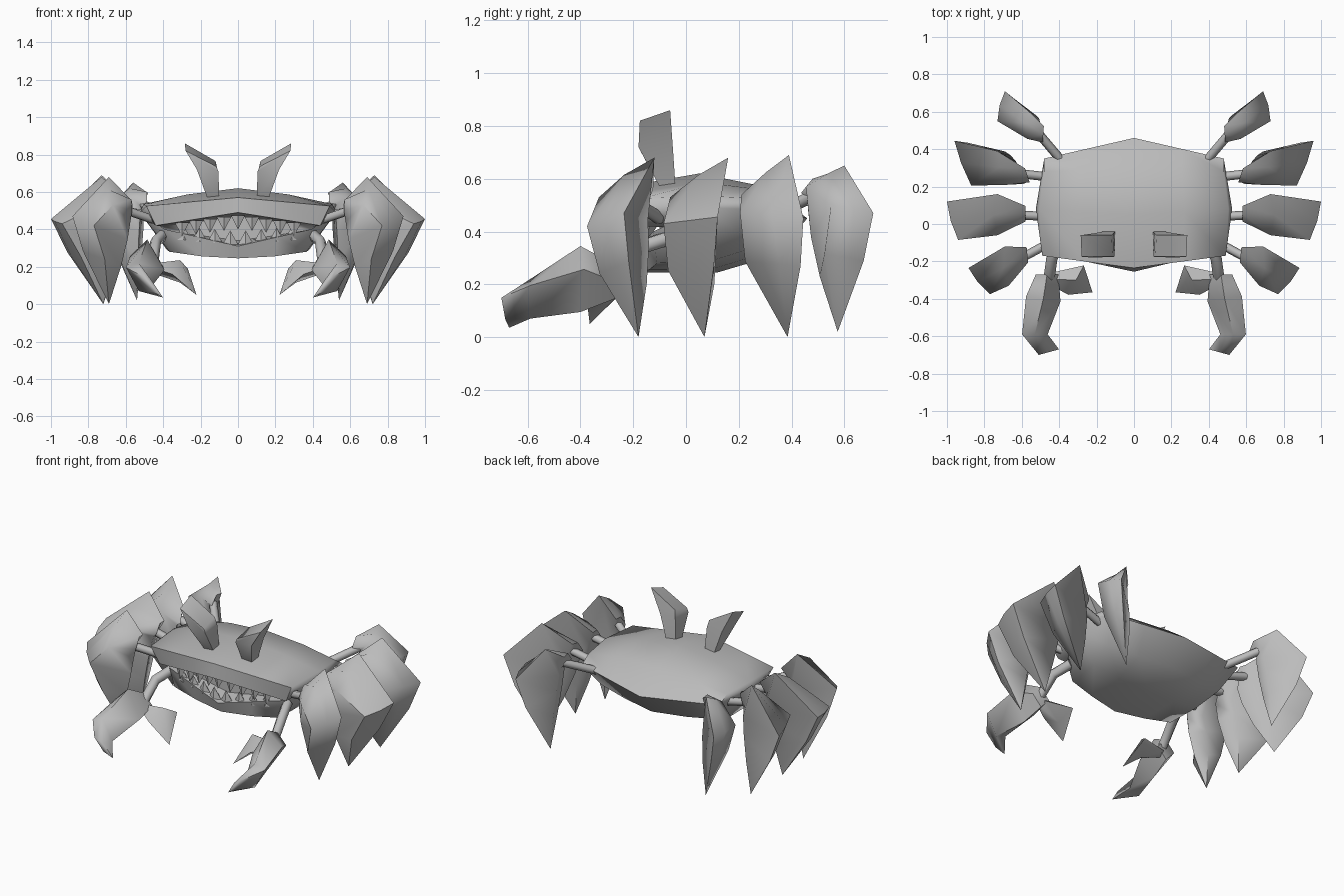
import bpy, bmesh, math
from mathutils import Vector

if "Cube" in bpy.data.objects:
    bpy.data.objects.remove(bpy.data.objects["Cube"])

grey = bpy.data.materials.new("shell grey")
grey.diffuse_color = (0.5, 0.5, 0.5, 1)
grey.use_nodes = True
grey.node_tree.nodes["Principled BSDF"].inputs["Base Color"].default_value = grey.diffuse_color


def finish(name, bm, angle):
    bmesh.ops.recalc_face_normals(bm, faces=bm.faces)
    me = bpy.data.meshes.new(name)
    bm.to_mesh(me)
    bm.free()
    ob = bpy.data.objects.new(name, me)
    bpy.context.collection.objects.link(ob)
    me.materials.append(grey)
    bpy.ops.object.select_all(action='DESELECT')
    ob.select_set(True)
    bpy.context.view_layer.objects.active = ob
    bpy.ops.object.shade_smooth_by_angle(angle=math.radians(angle))
    return ob


def loft(name, rings, side=1, angle=75):
    """Skin closed rings; a ring of one point is a tip, side=-1 mirrors in x."""
    bm = bmesh.new()
    vs = [[bm.verts.new((side * p[0], p[1], p[2])) for p in r] for r in rings]
    for a, b in zip(vs, vs[1:]):
        n = max(len(a), len(b))
        for i in range(n):
            j = (i + 1) % n
            if len(a) == 1:
                bm.faces.new((a[0], b[j], b[i]))
            elif len(b) == 1:
                bm.faces.new((a[i], a[j], b[0]))
            else:
                bm.faces.new((a[i], a[j], b[j], b[i]))
    for r in (vs[0], vs[-1]):
        if len(r) > 2:
            bm.faces.new(r)
    return finish(name, bm, angle)


def diamond(c, w, h, axis=(1, 0, 0)):
    c, u, z = Vector(c), Vector(axis).normalized() * w, Vector((0, 0, h))
    return [c - u, c + z, c + u, c - z]


def tube(name, path, r, side):
    path = [Vector(p) for p in path]
    rings = []
    for i, p in enumerate(path):
        d = path[min(i + 1, len(path) - 1)] - path[max(i - 1, 0)]
        u = d.cross(Vector((0, 0, 1))).normalized()
        v = d.cross(u).normalized()
        rings.append([p + r * (math.cos(k * math.pi / 3) * u + math.sin(k * math.pi / 3) * v)
                      for k in range(6)])
    loft(name, rings, side)


# Body: sections from the middle outwards, each going round from the front rim
# through the mouth, underside, back and top
mid = [(0, -.235, .57), (0, -.255, .49), (0, -.10, .47), (0, -.10, .34), (0, -.20, .31), (0, -.17, .245),
       (0, .12, .245), (0, .34, .31), (0, .46, .45), (0, .30, .57), (0, .05, .62)]
end = [(.49, -.17, .525), (.44, -.15, .42), (.40, -.06, .415), (.38, -.06, .39), (.39, -.125, .40),
       (.365, -.11, .28), (.38, .10, .29), (.41, .26, .34), (.48, .35, .48), (.48, .28, .525), (.505, .08, .535)]
mid, end = [Vector(p) for p in mid], [Vector(p) for p in end]
half = [a.lerp(b, .53) + Vector((0, 0, .012 if 8 < i else -.008 if 4 < i < 8 else 0))
        for i, (a, b) in enumerate(zip(mid, end))]
flip = lambda ring: [Vector((-p.x, p.y, p.z)) for p in ring]
tip = [Vector((.525, .08, .49))]
loft("body", [flip(tip), flip(end), flip(half), mid, half, end, tip], 1, 65)


# Teeth: two rows of small pyramids following the lips
def teeth(name, count, span, y0, z0, bend, height):
    bm = bmesh.new()
    for i in range(count):
        x = span * (2 * i / (count - 1) - 1)
        y, z = y0 + .07 * abs(x) / .4, z0 + bend * abs(x) / .4
        w = span / count * 1.15
        base = [bm.verts.new(p) for p in ((x - w, y, z), (x, y - .02, z), (x + w, y, z), (x, y + .04, z))]
        t = bm.verts.new((x, y - .01, z + height))
        bm.faces.new(base)
        for k in range(4):
            bm.faces.new((base[k], base[(k + 1) % 4], t))
    finish(name, bm, 20)


teeth("lower_teeth", 8, .29, -.175, .315, .04, .075)
teeth("upper_teeth", 9, .30, -.19, .475, -.05, -.075)

# Legs: base, upper back, upper front, elbow back, elbow front, tip, socket on the body
LEGS = [
    ((.57, -.165, .53), (.69, -.12, .68), (.67, -.33, .53), (.885, -.235, .47), (.77, -.375, .42), (.69, -.18, 0), (.45, -.10, .45)),
    ((.58, .055, .53), (.73, .16, .68), (.73, -.06, .53), (1.0, .12, .455), (.94, -.085, .43), (.72, .07, 0), (.46, .04, .47)),
    ((.57, .26, .53), (.73, .39, .69), (.67, .21, .54), (.96, .445, .45), (.87, .205, .47), (.72, .385, 0), (.44, .25, .46)),
    ((.485, .48, .57), (.56, .60, .65), (.57, .455, .57), (.69, .71, .47), (.73, .55, .50), (.54, .575, .02), (.38, .33, .46)),
]
DOWN = Vector((0, 0, -1))
for s, label in ((1, "right"), (-1, "left")):
    for n, leg in enumerate(LEGS, 1):
        base, ub, uf, eb, ef, end_tip, socket = [Vector(p) for p in leg]
        out = ((eb + ef) / 2 - base)
        out.z = 0
        out.normalize()
        across = (ub - uf).normalized()
        flat = Vector((eb.x - ef.x, eb.y - ef.y, 0))
        um, em = (ub + uf) / 2, (eb + ef) / 2

        # inner side of the blade runs straight from the base to the tip
        def inner(t, w):
            p = (base + out * .03 + DOWN * .05).lerp(end_tip, t)
            return [p - flat * w, p + flat * w]

        r0 = [base + across * .05, base - DOWN * .03, base - across * .05] + inner(0, .15)
        r1 = [ub, um + out * .02 - DOWN * .01, uf] + inner(.08, .25)
        r2 = [eb, em + out * .01, ef] + inner(.28, .28)
        # lower blade, bulging forward before it narrows to the tip
        r3 = [p.lerp(end_tip, .4) for p in r2[:3]] + inner(.58, .22)
        r3[0] += (eb - ef) * .04 + out * .02
        r3[1] += out * .02
        r3[2] -= (eb - ef) * .22
        loft(f"{label}_leg_{n}", [r0, r1, r2, r3, [end_tip]], s)
        tube(f"{label}_leg_joint_{n}", [socket, base + out * .06 + DOWN * .02], .024, s)

    # Claw arm, large pincer and small pincer
    tube(f"{label}_claw_arm", [(.40, -.08, .37), (.44, -.19, .335), (.455, -.30, .22)], .03, s)
    loft(f"{label}_large_pincer", [
        diamond((.465, -.27, .21), .06, .065),
        diamond((.485, -.40, .22), .10, .125, (1, .15, .4)),
        diamond((.53, -.59, .145), .085, .075, (.135, 0, .1)),
        diamond((.455, -.685, .092), .08, .025, (.11, -.03, .115))], s)
    loft(f"{label}_small_pincer", [
        diamond((.44, -.295, .19), .035, .03, (0, 1, 0)),
        diamond((.31, -.30, .175), .09, .06, (-.085, .16, .03)),
        [(.222, -.365, .05)]], s)

    # Eye stalk: flares up to a slanted flat top
    loft(f"{label}_eye_stalk", [
        [(.10, -.10, .57), (.165, -.10, .57), (.165, -.04, .57), (.10, -.04, .57)],
        [(.105, -.175, .71), (.22, -.18, .72), (.215, -.05, .72), (.11, -.05, .72)],
        [(.115, -.175, .735), (.28, -.175, .82), (.285, -.06, .86), (.12, -.06, .765)]], s, 60)
